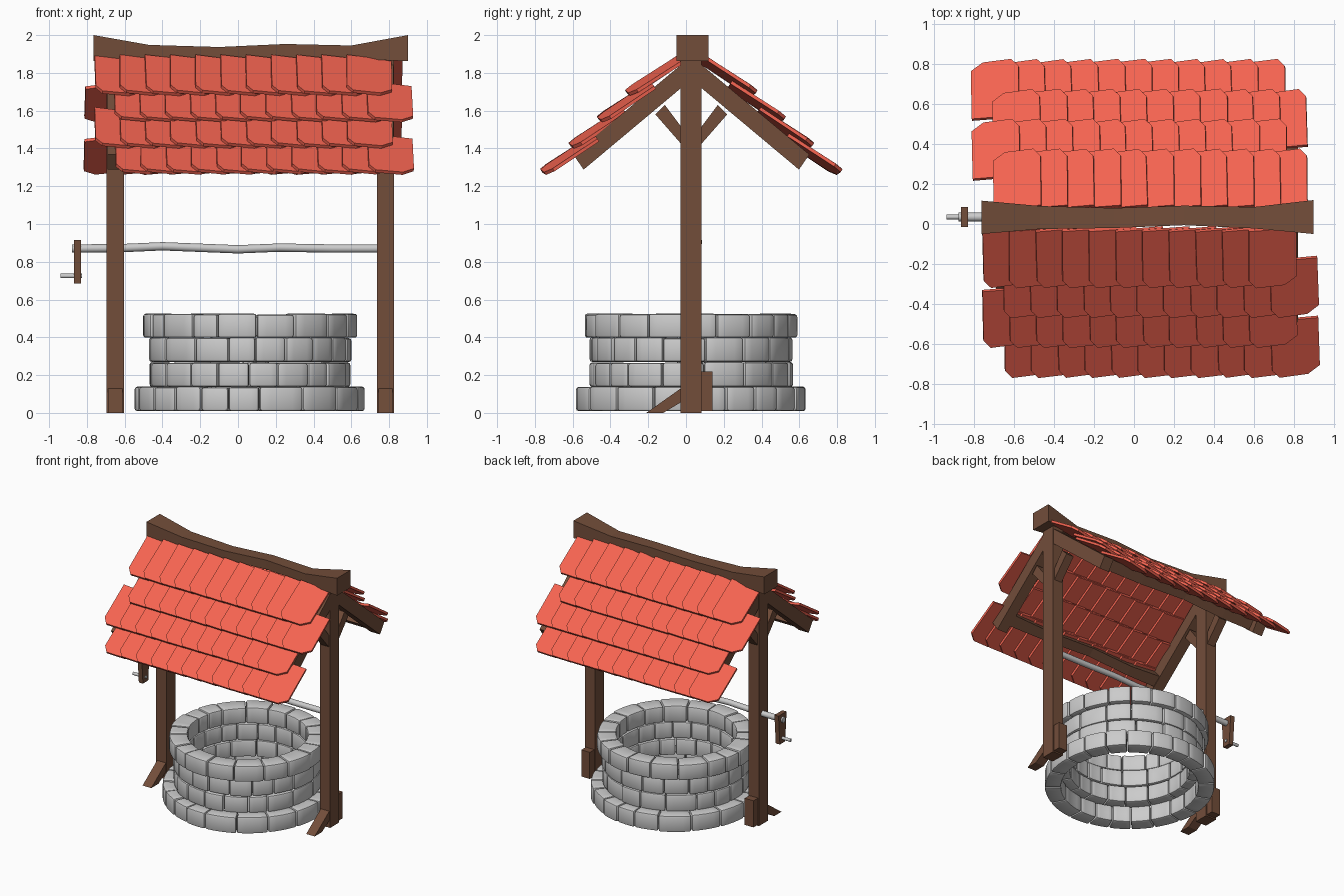
import bpy, bmesh, math, random
from mathutils import Matrix, Vector

if "Cube" in bpy.data.objects:
    bpy.data.objects.remove(bpy.data.objects["Cube"])

random.seed(4)
CX, CY = 0.055, 0.028            # centre of the roof
POSTS = {"left": (-0.695, -0.603), "right": (0.735, 0.825)}


def material(name, color):
    m = bpy.data.materials.new(name)
    m.diffuse_color = (*color, 1)
    m.use_nodes = True
    m.node_tree.nodes["Principled BSDF"].inputs["Base Color"].default_value = m.diffuse_color
    return m


WOOD = material("wood", (0.17, 0.075, 0.042))
TILE = material("roof_tile", (0.9, 0.125, 0.08))


def loft(bm, sections):
    """Skin a list of equal-length point loops and cap both ends."""
    rings = [[bm.verts.new(p) for p in s] for s in sections]
    n = len(rings[0])
    faces = [bm.faces.new(rings[0]), bm.faces.new(rings[-1][::-1])]
    for a, b in zip(rings, rings[1:]):
        for i in range(n):
            j = (i + 1) % n
            faces.append(bm.faces.new((a[i], b[i], b[j], a[j])))
    bmesh.ops.recalc_face_normals(bm, faces=faces)


def finish(name, bm, mat=None, smooth=None):
    me = bpy.data.meshes.new(name)
    bm.to_mesh(me)
    bm.free()
    ob = bpy.data.objects.new(name, me)
    bpy.context.collection.objects.link(ob)
    if mat:
        me.materials.append(mat)
    if smooth:
        bpy.ops.object.select_all(action='DESELECT')
        ob.select_set(True)
        bpy.context.view_layer.objects.active = ob
        bpy.ops.object.shade_smooth_by_angle(angle=math.radians(smooth))
    return ob


def solid(name, sections, mat=None, smooth=None):
    bm = bmesh.new()
    loft(bm, sections)
    return finish(name, bm, mat, smooth)


def prism(name, poly, x0, x1, mat=WOOD):
    """Extrude a (y, z) outline along x."""
    return solid(name, [[(x, y, z) for y, z in poly] for x in (x0, x1)], mat)


def rect(y0, y1, z0, z1):
    return [(y0, z0), (y1, z0), (y1, z1), (y0, z1)]


def tube(name, path, r, sides=12):
    secs = [[(x, y + r * math.cos(a), z + r * math.sin(a))
             for a in [2 * math.pi * i / sides for i in range(sides)]]
            for x, y, z in path]
    return solid(name, secs, None, 40)


# Stone rings, each made of separate bevelled blocks
def stone_ring(name, r_in, r_out, z0, z1, count):
    bm = bmesh.new()
    widths = [random.uniform(0.75, 1.3) for _ in range(count)]
    scale = 2 * math.pi / sum(widths)
    ang = random.uniform(0, 1)
    for w in widths:
        a0, a1 = ang + 0.004, ang + w * scale - 0.004
        ang += w * scale
        ro = r_out + random.uniform(-0.006, 0.004)
        dz = random.uniform(-0.003, 0.003)
        secs = []
        for k in range(5):
            a = a0 + (a1 - a0) * k / 4
            c, s = math.cos(a), math.sin(a)
            secs.append([(0.065 + r * c, 0.028 + r * s, z) for r, z in
                         ((r_in, z0), (ro, z0), (ro, z1 + dz), (r_in, z1 + dz))])
        loft(bm, secs)
    edges = [e for e in bm.edges if e.calc_face_angle(0) > 0.6]
    bmesh.ops.bevel(bm, geom=edges, offset=0.013, segments=2, profile=0.5,
                    affect='EDGES', clamp_overlap=True)
    finish(name, bm, None, 35)


stone_ring("base_stone_ring", 0.49, 0.61, 0.01, 0.138, 20)
stone_ring("lower_stone_ring", 0.425, 0.535, 0.138, 0.267, 18)
stone_ring("middle_stone_ring", 0.425, 0.535, 0.270, 0.398, 18)
stone_ring("rim_stone_ring", 0.43, 0.565, 0.398, 0.523, 19)

# Posts with feet, knee braces and rafters
RAFTER = [(0.0, 1.888), (0.625, 1.368), (0.57, 1.288), (0.0, 1.765)]
KNEE = [(0.05, 1.42), (0.19, 1.58), (0.14, 1.63), (0.05, 1.51)]
for side, (x0, x1) in POSTS.items():
    prism(side + "_post", rect(-0.028, 0.083, 0.0, 1.88), x0, x1)
    prism(side + "_foot_brace",
          [(-0.21, 0), (-0.12, 0), (-0.02, 0.06), (-0.02, 0.135)],
          x0 + 0.008, x1 - 0.008)
    prism(side + "_foot_block", rect(0.08, 0.14, 0.01, 0.22), x0 + 0.008, x1 - 0.008)
    for end, s in (("front", -1), ("back", 1)):
        prism(f"{side}_{end}_rafter", [(CY + s * y, z) for y, z in RAFTER],
              x0 + 0.003, x1 - 0.003)
        prism(f"{side}_{end}_knee_brace", [(CY + s * y, z) for y, z in KNEE],
              x0 + 0.012, x1 - 0.012)

# Hewn ridge beam: x, y range, z range
RIDGE = [(-0.765, -0.05, 0.117, 1.862, 2.0), (-0.47, -0.025, 0.09, 1.875, 1.948),
         (-0.1, -0.02, 0.08, 1.868, 1.937), (0.25, -0.006, 0.092, 1.88, 1.953),
         (0.6, -0.022, 0.085, 1.875, 1.945), (0.9, -0.05, 0.12, 1.862, 2.0)]
solid("ridge_beam", [[(x, y, z) for y, z in rect(*r)] for x, *r in RIDGE], WOOD)

# Wavy purlins near the eaves, laid along the slope
for end, s in (("front", -1), ("back", 1)):
    secs = []
    for x, d, h in ((-0.69, 0, 0.045), (-0.35, -0.012, 0.036), (0.0, 0.008, 0.034),
                    (0.4, -0.01, 0.036), (0.82, 0, 0.045)):
        cy, cz = 0.525, 1.39 + d
        secs.append([(x, CY + s * (cy + 0.77 * a - 0.64 * b * -1), cz - 0.64 * a + 0.77 * b)
                     for a, b in ((-h, -h), (h, -h), (h, h), (-h, h))])
    solid(end + "_purlin", secs, WOOD)

# Axle and crank
tube("axle", [(x, 0.035, z) for x, z in
              ((-0.88, 0.87), (-0.62, 0.872), (-0.4, 0.882), (-0.2, 0.874), (0.0, 0.866),
               (0.22, 0.875), (0.5, 0.87), (0.75, 0.87))], 0.022)
prism("crank_arm", [(0.002, 0.685), (0.068, 0.685), (0.085, 0.915), (-0.015, 0.915)],
      -0.868, -0.832)
tube("crank_handle", [(-0.94, 0.035, 0.725), (-0.825, 0.035, 0.725)], 0.012)

# Roof tiles: four staggered rows, each tile lapping its neighbour
OUTLINE = [(0, 0), (0.24, 0), (0.245, 0.285), (0.185, 0.332), (0.04, 0.34), (0.004, 0.295)]
THICK = 0.018


def roof_half(name, place):
    for row, x_start in enumerate((-0.76, -0.655, -0.76, -0.65)):
        bm = bmesh.new()
        for i in range(11):
            j = random.uniform(-1, 1)
            m = (place
                 @ Matrix.Translation((x_start + 0.1335 * i + 0.12,
                                       -0.03 - 0.15 * row, 1.882 - 0.139 * row + 0.001 * j))
                 @ Matrix.Rotation(math.radians(33 + 0.5 * j), 4, 'X')
                 @ Matrix.Rotation(math.radians(8.5), 4, 'Y')
                 @ Matrix.Rotation(math.radians(0.8 * j), 4, 'Z'))
            loft(bm, [[m @ Vector((u - 0.12, -v, z)) for u, v in OUTLINE]
                      for z in (-THICK, 0)])
        finish(f"{name}_tile_row_{row + 1}", bm, TILE)


centre = Matrix.Translation((CX, CY, 0))
roof_half("front", Matrix.Identity(4))
roof_half("back", centre @ Matrix.Rotation(math.pi, 4, 'Z') @ centre.inverted())
